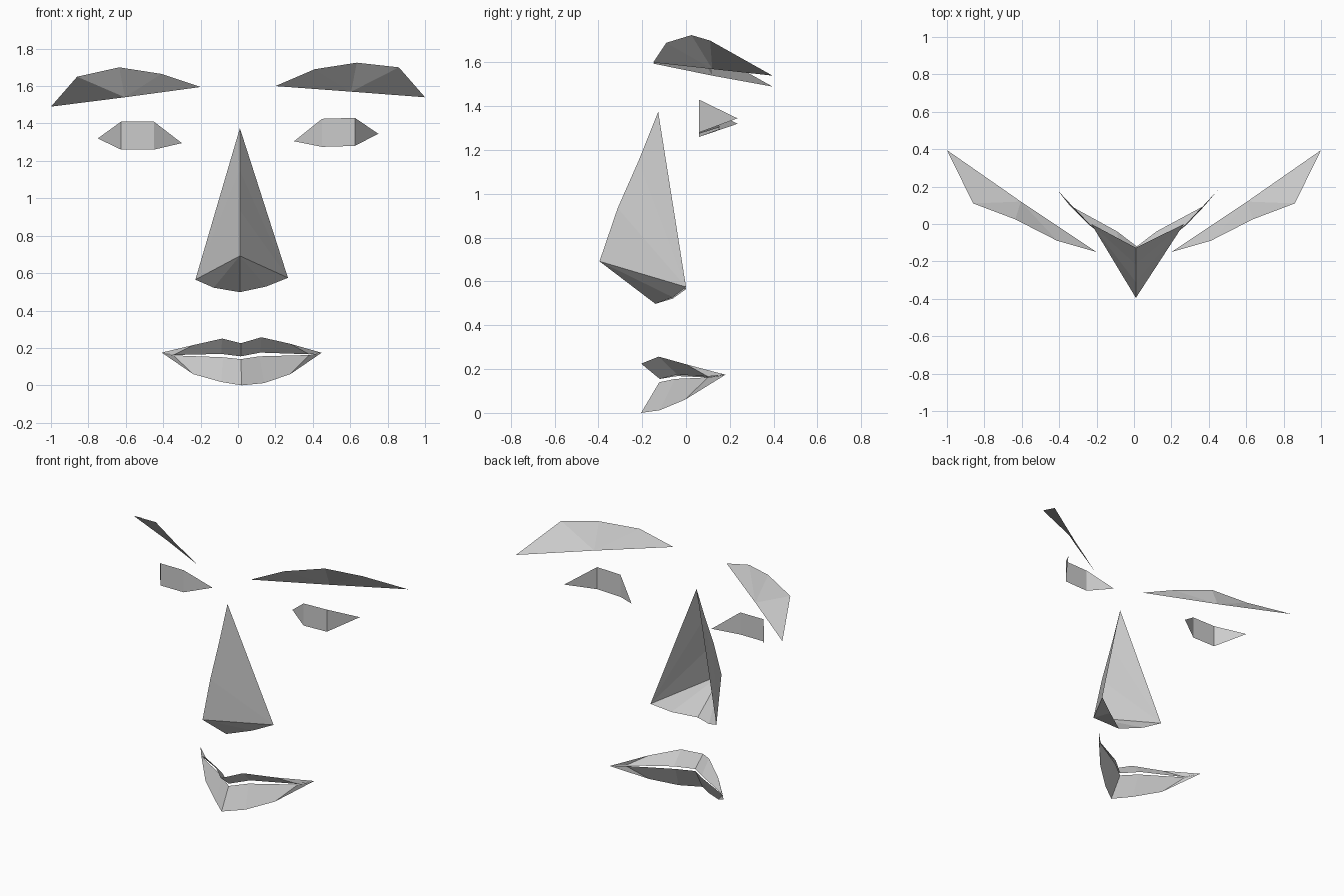
import bpy, bmesh

if "Cube" in bpy.data.objects:
    bpy.data.objects.remove(bpy.data.objects["Cube"])


def strip(name, upper, lower):
    """Thin faceted sheet between two point rows; repeated points make triangles."""
    bm = bmesh.new()
    cache = {}

    def vert(p):
        if p not in cache:
            cache[p] = bm.verts.new(p)
        return cache[p]

    for i in range(len(upper) - 1):
        loop = []
        for p in (lower[i], lower[i + 1], upper[i + 1], upper[i]):
            if vert(p) not in loop:
                loop.append(vert(p))
        if len(loop) > 2:
            bm.faces.new(loop)
    bmesh.ops.recalc_face_normals(bm, faces=bm.faces)
    # turn the sheet towards the front
    if sum(f.normal.y * f.calc_area() for f in bm.faces) > 0:
        bmesh.ops.reverse_faces(bm, faces=bm.faces)
    mesh = bpy.data.meshes.new(name)
    bm.to_mesh(mesh)
    bm.free()
    obj = bpy.data.objects.new(name, mesh)
    bpy.context.collection.objects.link(obj)
    return obj


def row(side, xy, zs):
    """Mirrored plan profile with its own heights."""
    return [(side * x, y, z) for (x, y), z in zip(xy, zs)]


# Eyebrows: arched upper edge, straight lower edge with one middle point
brow_plan = [(0.20, -0.15), (0.41, -0.09), (0.635, 0.025), (0.86, 0.11), (1.0, 0.395)]
brow_heights = {"left": ([1.595, 1.665, 1.70, 1.65, 1.49], 1.54),
                "right": ([1.60, 1.69, 1.725, 1.70, 1.54], 1.57)}

# Eyes: three panels bent around the middle
eye_plan = [(0.30, 0.155), (0.45, 0.06), (0.625, 0.06), (0.75, 0.235)]
eye_heights = {"left": ([1.295, 1.41, 1.41, 1.32], [1.295, 1.26, 1.26, 1.32]),
               "right": ([1.305, 1.425, 1.43, 1.345], [1.305, 1.275, 1.28, 1.345])}

for label, side in (("left", -1), ("right", 1)):
    arch, mid_z = brow_heights[label]
    top = row(side, brow_plan, arch)
    mid = (side * 0.605, 0.12, mid_z)
    strip(label + "_eyebrow", top, [top[0], mid, mid, mid, top[-1]])

    up, down = eye_heights[label]
    strip(label + "_eye", row(side, eye_plan, up), row(side, eye_plan, down))

# Nose: open-backed, two side walls meeting at the ridge plus an underside
apex, tip = (0.01, -0.127, 1.375), (0.01, -0.395, 0.692)
ridge = [apex, (0.01, -0.217, 1.15), (0.01, -0.312, 0.935), tip]
wing_l, wing_r = (-0.228, 0.0, 0.565), (0.267, 0.0, 0.575)
base = (0.01, -0.14, 0.498)
for label, wing in (("left", wing_l), ("right", wing_r)):
    strip("nose_side_" + label, ridge, [wing] * 4)
strip("nose_underside", [tip] * 5,
      [wing_l, (-0.13, -0.06, 0.522), base, (0.15, -0.06, 0.528), wing_r])

# Lips: outer edges push forward, inner edges sit further back
corner_l, corner_r = (-0.408, 0.18, 0.175), (0.447, 0.18, 0.174)
strip("upper_lip",
      [corner_l, (-0.24, 0.0, 0.215), (-0.085, -0.125, 0.25), (0.015, -0.205, 0.225),
       (0.125, -0.125, 0.257), (0.28, 0.0, 0.222), corner_r],
      [corner_l, (-0.345, 0.10, 0.162), (-0.09, -0.04, 0.168), (0.015, -0.12, 0.155),
       (0.12, -0.04, 0.175), (0.38, 0.10, 0.166), corner_r])
strip("lower_lip",
      [corner_l, (-0.345, 0.10, 0.16), (-0.08, -0.05, 0.15), (0.015, -0.122, 0.14),
       (0.115, -0.05, 0.155), (0.38, 0.10, 0.162), corner_r],
      [corner_l, (-0.24, -0.005, 0.06), (-0.09, -0.12, 0.018), (0.02, -0.205, 0.0),
       (0.14, -0.12, 0.012), (0.28, -0.005, 0.06), corner_r])
